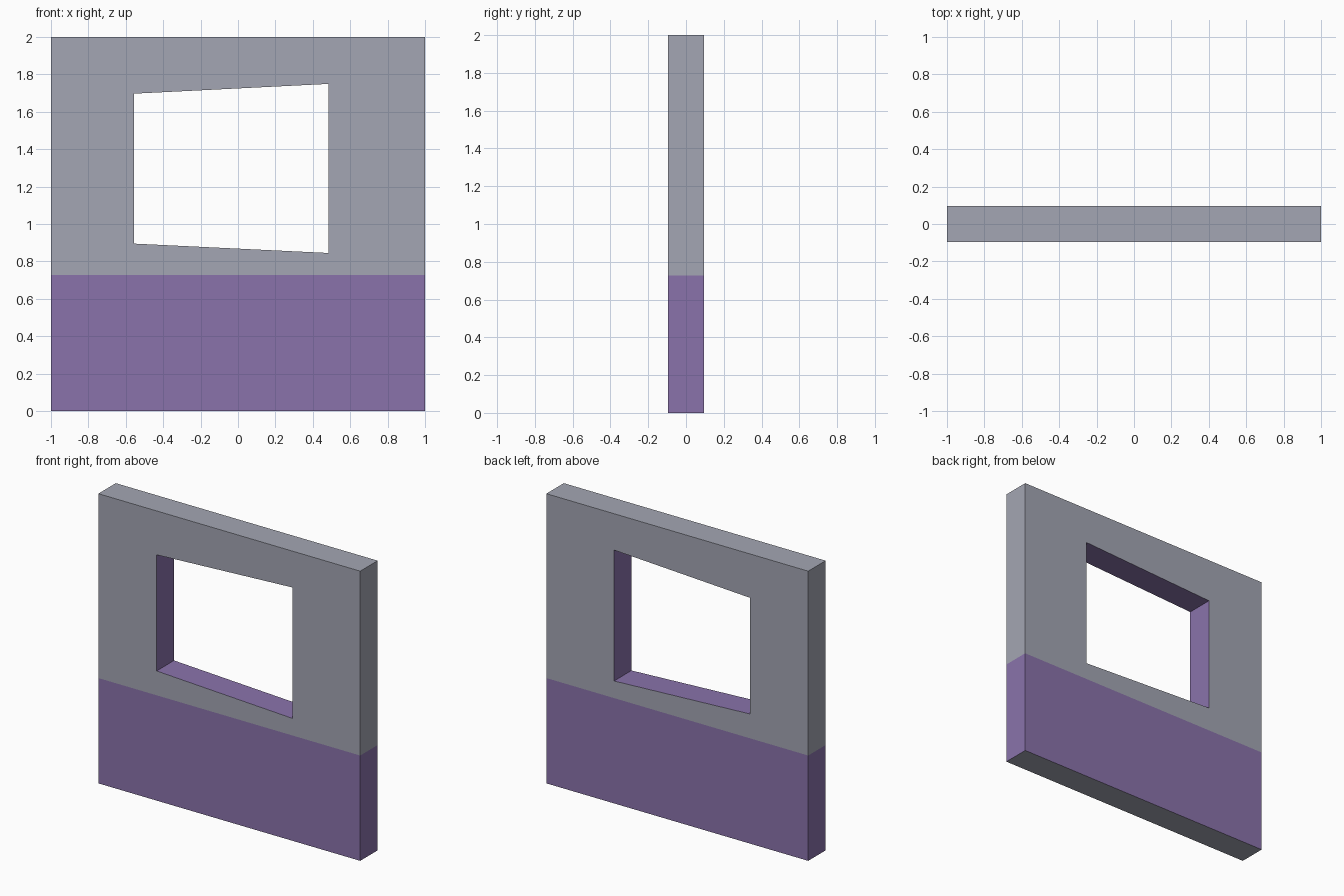
import bpy, bmesh

if "Cube" in bpy.data.objects:
    bpy.data.objects.remove(bpy.data.objects["Cube"])

HALF_DEPTH = 0.095
PAINT_HEIGHT = 0.727

# Wall outline and skewed window opening, both in x, z
outline = [(-1, 0), (1, 0), (1, 2), (-1, 2)]
opening = [(-0.555, 0.895), (0.483, 0.845), (0.483, 1.749), (-0.555, 1.697)]


def flat_material(name, colour):
    mat = bpy.data.materials.new(name)
    mat.diffuse_color = (*colour, 1)
    mat.use_nodes = True
    mat.node_tree.nodes["Principled BSDF"].inputs["Base Color"].default_value = mat.diffuse_color
    return mat


bm = bmesh.new()


def ring(points, y):
    return [bm.verts.new((x, y, z)) for x, z in points]


def bridge(a, b, mat):
    for i in range(4):
        j = (i + 1) % 4
        bm.faces.new((a[i], a[j], b[j], b[i])).material_index = mat


# Front and back frames, outer edges and window reveal
outer_front, outer_back = ring(outline, -HALF_DEPTH), ring(outline, HALF_DEPTH)
inner_front, inner_back = ring(opening, -HALF_DEPTH), ring(opening, HALF_DEPTH)
bridge(outer_front, inner_front, 0)
bridge(outer_back, inner_back, 0)
bridge(outer_front, outer_back, 0)
bridge(inner_front, inner_back, 1)

# Painted lower band; the underside stays grey
bmesh.ops.bisect_plane(bm, geom=bm.verts[:] + bm.edges[:] + bm.faces[:],
                       plane_co=(0, 0, PAINT_HEIGHT), plane_no=(0, 0, 1))
for f in bm.faces:
    if 0.001 < f.calc_center_median().z < PAINT_HEIGHT:
        f.material_index = 1
bmesh.ops.recalc_face_normals(bm, faces=bm.faces[:])

mesh = bpy.data.meshes.new("window_wall")
bm.to_mesh(mesh)
bm.free()
mesh.materials.append(flat_material("wall grey", (0.371, 0.381, 0.451)))
mesh.materials.append(flat_material("paint purple", (0.254, 0.171, 0.407)))
wall = bpy.data.objects.new("window_wall", mesh)
bpy.context.collection.objects.link(wall)
